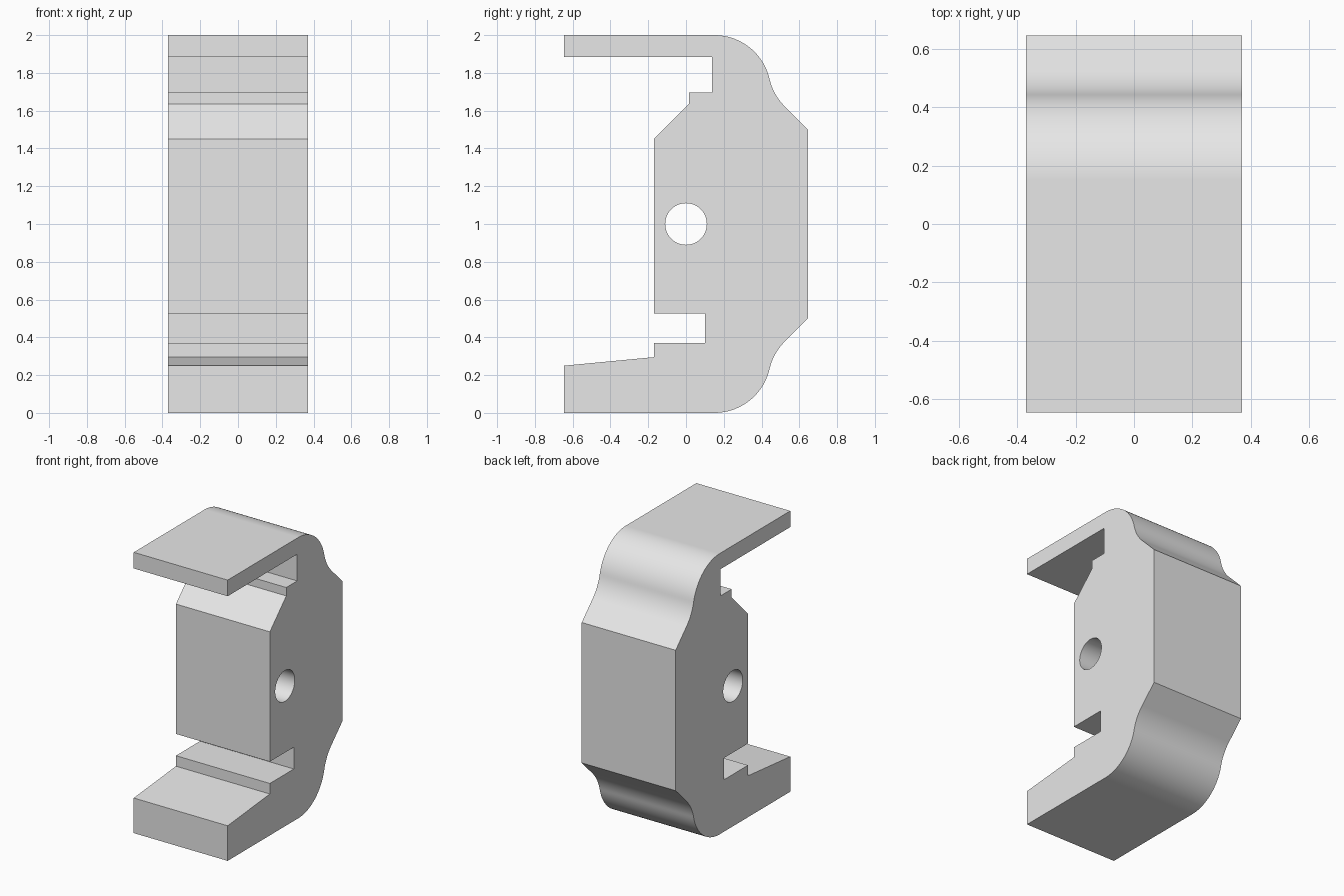
import bpy
import bmesh
from math import cos, sin, radians, pi

cube = bpy.data.objects.get("Cube")
if cube:
    bpy.data.objects.remove(cube, do_unlink=True)

HALF_WIDTH = 0.37

grey = bpy.data.materials.new("plain grey")
grey.use_nodes = True
colour = (0.8, 0.8, 0.8, 1)
grey.diffuse_color = colour
grey.node_tree.nodes["Principled BSDF"].inputs["Base Color"].default_value = colour


def arc(cy, cz, radius, start, end, steps):
    """Points along a circular arc in the y-z plane, angles in degrees."""
    angles = [radians(start + (end - start) * i / steps) for i in range(steps + 1)]
    return [(cy + radius * cos(a), cz + radius * sin(a)) for a in angles]


def extruded(name, profile):
    """Solid made by sweeping a y-z profile across the width."""
    bm = bmesh.new()
    face = bm.faces.new([bm.verts.new((-HALF_WIDTH, y, z)) for y, z in profile])
    swept = bmesh.ops.extrude_face_region(bm, geom=[face])
    verts = [v for v in swept["geom"] if isinstance(v, bmesh.types.BMVert)]
    bmesh.ops.translate(bm, verts=verts, vec=(2 * HALF_WIDTH, 0, 0))
    bmesh.ops.recalc_face_normals(bm, faces=bm.faces)
    mesh = bpy.data.meshes.new(name)
    bm.to_mesh(mesh)
    bm.free()
    mesh.materials.append(grey)
    obj = bpy.data.objects.new(name, mesh)
    bpy.context.collection.objects.link(obj)
    return obj


# S-shaped back shoulder: convex arc flowing into a concave arc, then a chamfer
R, TURN = 0.3, 13
reach = 2 * R
hollow_y = 0.15 + reach * cos(radians(TURN))
hollow_z = 1.7 + reach * sin(radians(TURN))
shoulder = arc(0.15, 1.7, R, 90, TURN, 24)
shoulder += arc(hollow_y, hollow_z, R, 180 + TURN, 225, 12)[1:]
shoulder.append((0.645, 1.5))
lower_shoulder = [(y, 2 - z) for y, z in reversed(shoulder)]

# Front outline, from the lower lip up through the slots to the upper lip
front = [(-0.645, 0), (-0.645, 0.25), (-0.17, 0.295), (-0.17, 0.37),
         (0.10, 0.37), (0.10, 0.525), (-0.17, 0.525), (-0.17, 1.45),
         (0.015, 1.635), (0.015, 1.695), (0.138, 1.695), (0.138, 1.885),
         (-0.645, 1.885), (-0.645, 2)]

body = extruded("clamp_body", front + shoulder + lower_shoulder)

# Round cross hole through the middle
bpy.ops.mesh.primitive_cylinder_add(vertices=64, radius=0.11, depth=1,
                                    location=(0, 0, 1), rotation=(0, pi / 2, 0))
cutter = bpy.context.object
cutter.name = "hole_cutter"
cutter.hide_render = True
cutter.data.materials.append(grey)

bpy.ops.object.select_all(action='DESELECT')
body.select_set(True)
bpy.context.view_layer.objects.active = body
cut = body.modifiers.new("cross_hole", 'BOOLEAN')
cut.operation = 'DIFFERENCE'
cut.solver = 'EXACT'
cut.object = cutter
bpy.ops.object.modifier_apply(modifier=cut.name)
bpy.data.objects.remove(cutter, do_unlink=True)

# Smooth curves, crisp corners, flat broad faces
bpy.ops.object.shade_smooth_by_angle(angle=radians(30))
weighted = body.modifiers.new("flat_faces", 'WEIGHTED_NORMAL')
weighted.keep_sharp = True
